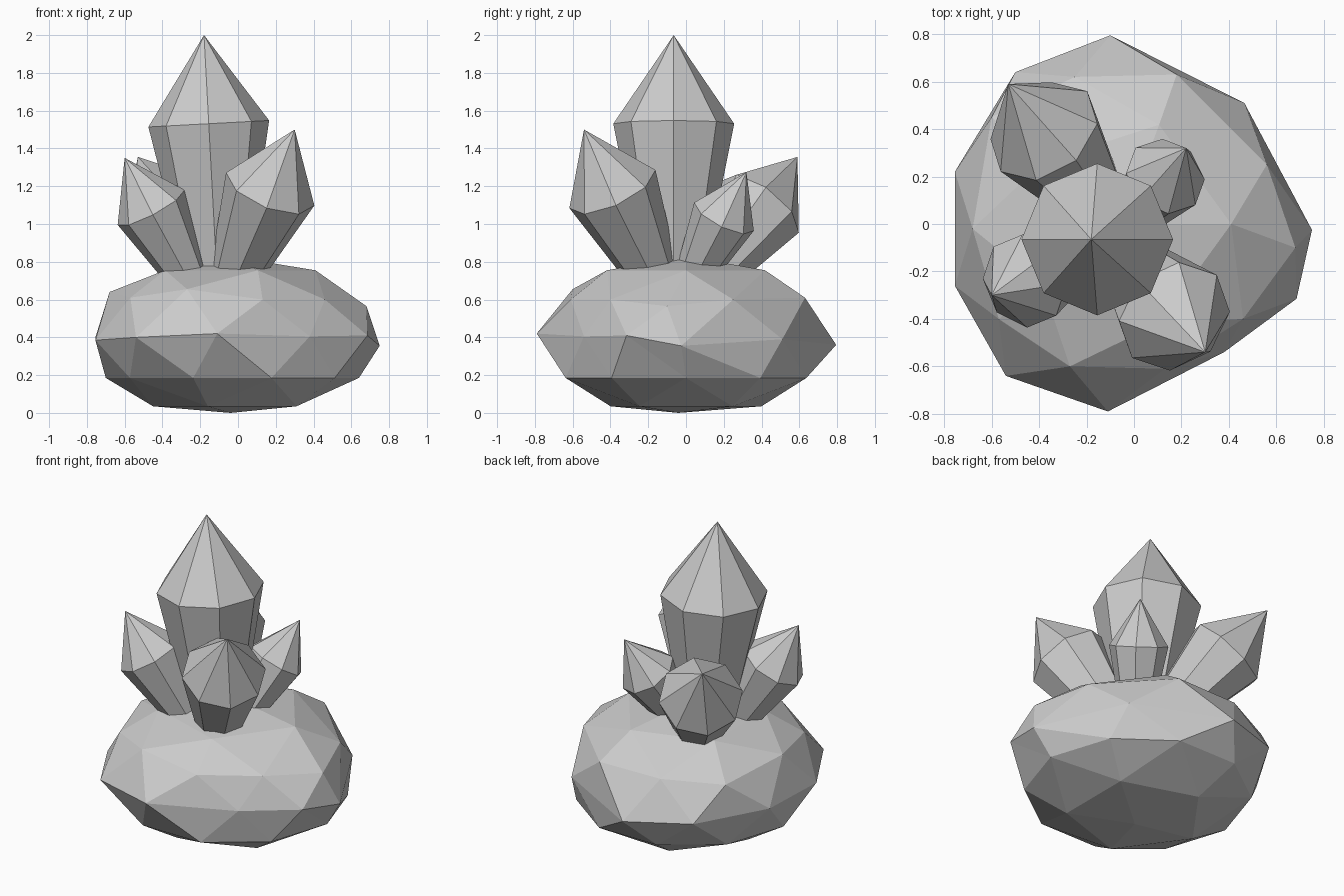
import bpy, bmesh, math
from mathutils import Vector, Matrix

if "Cube" in bpy.data.objects:
    bpy.data.objects.remove(bpy.data.objects["Cube"])


def make_object(name, bm):
    bmesh.ops.recalc_face_normals(bm, faces=bm.faces)
    mesh = bpy.data.meshes.new(name)
    bm.to_mesh(mesh)
    bm.free()
    obj = bpy.data.objects.new(name, mesh)
    bpy.context.collection.objects.link(obj)
    return obj


# Rock: two-level icosphere whose rings are pulled into an uneven boulder
# (points run counter-clockwise, starting at +x)
equator = [(.75, -.025, .355), (.465, .51, .39), (-.10, .795, .36), (-.50, .64, .39),
           (-.755, .22, .40), (-.755, -.26, .385), (-.54, -.64, .40), (-.11, -.79, .42),
           (.38, -.54, .405), (.685, -.315, .41)]
upper = [(.68, -.10, .565), (.56, .25, .60), (.18, .63, .61), (-.25, .62, .61),
         (-.60, .45, .60), (-.68, -.02, .64), (-.57, -.40, .61), (-.27, -.60, .655),
         (.13, -.61, .60), (.46, -.40, .60)]


def ring(count, radius, z, start):
    return [(-.03 + radius * math.cos(start + i * math.tau / count),
             radius * math.sin(start + i * math.tau / count), z) for i in range(count)]


lower = ring(10, .67, .185, 0)
crown = ring(5, .44, .755, 0)
foot = ring(5, .42, .035, math.pi / 5)

bpy.ops.mesh.primitive_ico_sphere_add(subdivisions=2, radius=1)
rock = bpy.context.object
rock.name = "rock"
bands = [(-.95, -.7, foot), (-.7, -.2, lower), (-.2, .2, equator),
         (.2, .7, upper), (.7, .95, crown)]
for v in rock.data.vertices:
    v.co.normalize()
start_cos = [v.co.copy() for v in rock.data.vertices]
for lo, hi, targets in bands:
    ids = [i for i, c in enumerate(start_cos) if lo < c.z < hi]
    ids.sort(key=lambda i: (math.atan2(start_cos[i].y, start_cos[i].x) + .1) % math.tau)
    for i, p in zip(ids, targets):
        rock.data.vertices[i].co = p
for i, c in enumerate(start_cos):
    if c.z > .95:
        rock.data.vertices[i].co = (-.05, 0, .83)
    elif c.z < -.95:
        rock.data.vertices[i].co = (-.04, -.04, 0)


# Crystals: eight-sided shafts flaring to a shoulder, then a pointed tip
def crystal(name, base, tip, radius, sides=8, shoulder=.65):
    base, tip = Vector(base), Vector(tip)
    axis = tip - base
    length = axis.length
    bm = bmesh.new()
    for r1, r2, z0, z1 in ((radius * .42, radius, 0, shoulder), (radius, 0, shoulder, 1)):
        bmesh.ops.create_cone(
            bm, cap_ends=(z0 == 0), segments=sides, radius1=r1, radius2=r2,
            depth=(z1 - z0) * length,
            matrix=Matrix.Translation((0, 0, (z0 + z1) / 2 * length)))
    # remove the hidden cap between shaft and tip
    inner = [f for f in bm.faces if len(f.verts) == sides
             and f.calc_center_median().z > length * .1]
    bmesh.ops.delete(bm, geom=inner, context='FACES')
    bmesh.ops.remove_doubles(bm, verts=bm.verts, dist=.001)
    turn = Vector((0, 0, 1)).rotation_difference(axis).to_matrix().to_4x4()
    bm.transform(Matrix.Translation(base) @ turn)
    make_object(name, bm)


crystal("main_crystal", (-.105, -.065, .6), (-.18, -.065, 2.0), .32, shoulder=.665)
crystal("front_right_crystal", (-.07, -.11, .6), (.30, -.54, 1.5), .25)
crystal("front_left_crystal", (-.20, -.13, .6), (-.60, -.30, 1.35), .20)
crystal("back_left_crystal", (-.10, .02, .6), (-.53, .59, 1.355), .25)
crystal("back_right_crystal", (-.03, -.02, .6), (.22, .32, 1.275), .175)
